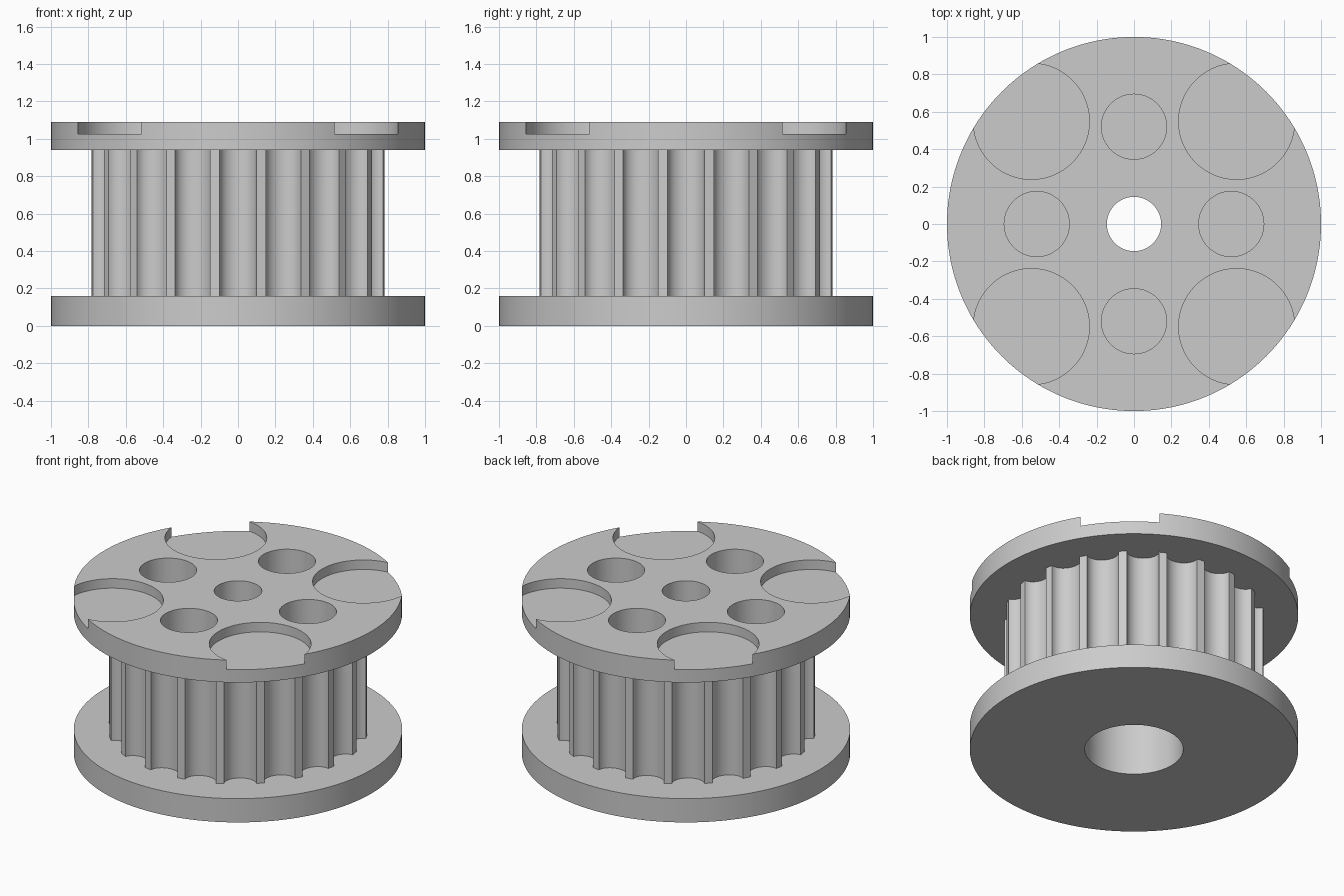
import bpy, bmesh
from math import sin, cos, pi, radians

cube = bpy.data.objects.get("Cube")
if cube:
    bpy.data.objects.remove(cube, do_unlink=True)

grey = bpy.data.materials.new("plain grey")
grey.use_nodes = True
colour = (0.6, 0.6, 0.6, 1)
grey.diffuse_color = colour
grey.node_tree.nodes["Principled BSDF"].inputs["Base Color"].default_value = colour

TEETH = 20
LOWER_TOP, UPPER_BASE, TOP = 0.16, 0.94, 1.09


def prism(name, outline, z0, z1):
    """Extrude a closed outline from z0 to z1."""
    bm = bmesh.new()
    face = bm.faces.new([bm.verts.new((x, y, z0)) for x, y in outline])
    new = bmesh.ops.extrude_face_region(bm, geom=[face])["geom"]
    bmesh.ops.translate(bm, vec=(0, 0, z1 - z0),
                        verts=[v for v in new if isinstance(v, bmesh.types.BMVert)])
    bmesh.ops.recalc_face_normals(bm, faces=bm.faces)
    mesh = bpy.data.meshes.new(name)
    bm.to_mesh(mesh)
    bm.free()
    mesh.materials.append(grey)
    obj = bpy.data.objects.new(name, mesh)
    bpy.context.collection.objects.link(obj)
    return obj


def circle(r, cx=0, cy=0, n=96):
    return [(cx + r * cos(2 * pi * i / n), cy + r * sin(2 * pi * i / n)) for i in range(n)]


def activate(obj):
    bpy.ops.object.select_all(action='DESELECT')
    obj.select_set(True)
    bpy.context.view_layer.objects.active = obj


def cut(obj, outline, z0, z1):
    """Subtract an extruded outline, then discard the cutter."""
    cutter = prism("cutter", outline, z0, z1)
    cutter.hide_render = True
    mod = obj.modifiers.new("cut", 'BOOLEAN')
    mod.operation, mod.solver, mod.object = 'DIFFERENCE', 'EXACT', cutter
    activate(obj)
    bpy.ops.object.modifier_apply(modifier=mod.name)
    bpy.data.objects.remove(cutter, do_unlink=True)


def toothed_outline(radius=0.79, depth=0.088, land=radians(1.85), steps=14):
    """Narrow lands separated by rounded grooves, one groove facing each axis."""
    pitch = 2 * pi / TEETH
    half = pitch / 2 - land
    width, chord = radius * sin(half), radius * cos(half)
    sag = depth - (radius - chord)
    points = []
    for t in range(TEETH):
        a = t * pitch
        for i in range(steps + 1):
            s = pi * i / steps
            u, v = chord - sag * sin(s), -width * cos(s)
            points.append((u * cos(a) - v * sin(a), u * sin(a) + v * cos(a)))
    return points


# Main parts
lower_flange = prism("lower_flange", circle(1, n=160), 0, LOWER_TOP)
toothed_barrel = prism("toothed_barrel", toothed_outline(), LOWER_TOP, UPPER_BASE)
upper_flange = prism("upper_flange", circle(1, n=160), UPPER_BASE, TOP)

# Wide bore from below, narrow bore at the top
cut(lower_flange, circle(0.30), -0.1, 0.3)
cut(toothed_barrel, circle(0.30), 0, 0.8)
cut(toothed_barrel, circle(0.145), 0.7, 1.2)
cut(upper_flange, circle(0.145), 0.8, 1.2)

# Four blind round holes and four shallow pockets open at the rim
for k in range(4):
    a = k * pi / 2
    hole = circle(0.174, 0.52 * cos(a), 0.52 * sin(a), 64)
    cut(upper_flange, hole, 0.8, 1.2)
    cut(toothed_barrel, hole, 0.5, 1.2)
    b = a + pi / 4
    cut(upper_flange, circle(0.31, 0.776 * cos(b), 0.776 * sin(b)), 1.026, 1.2)

for part in (lower_flange, toothed_barrel, upper_flange):
    activate(part)
    bpy.ops.object.shade_smooth_by_angle(angle=radians(30))
